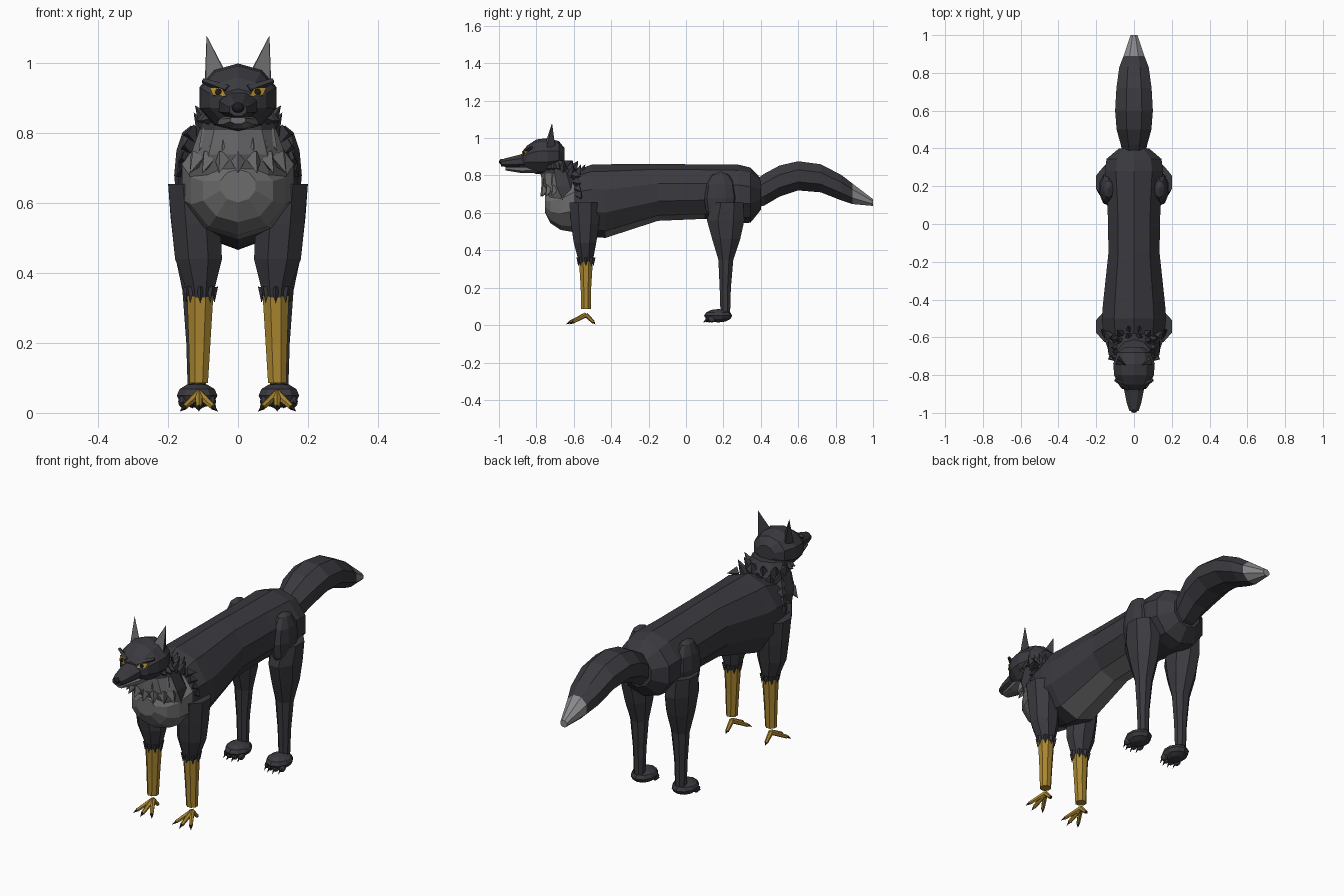
import bpy, bmesh, math
from mathutils import Vector, Matrix

cube = bpy.data.objects.get("Cube")
if cube:
    bpy.data.objects.remove(cube)


def material(name, rgb):
    m = bpy.data.materials.new(name)
    m.use_nodes = True
    m.diffuse_color = (*rgb, 1)
    bsdf = next(n for n in m.node_tree.nodes if n.type == 'BSDF_PRINCIPLED')
    bsdf.inputs["Base Color"].default_value = (*rgb, 1)
    return m


dark = material("charcoal fur", (0.042, 0.042, 0.05))
grey = material("grey fur", (0.15, 0.15, 0.155))
gold = material("gold scale", (0.4, 0.24, 0.03))
black = material("black claw", (0.012, 0.012, 0.014))
pale = material("pale tail tip", (0.25, 0.25, 0.26))


def finish(name, bm, mats, rule=None):
    """Turn a bmesh into an object; rule(centre, normal) picks the material."""
    bmesh.ops.recalc_face_normals(bm, faces=bm.faces)
    if rule:
        for f in bm.faces:
            f.material_index = int(rule(f.calc_center_median(), f.normal))
    me = bpy.data.meshes.new(name)
    bm.to_mesh(me)
    bm.free()
    for m in mats:
        me.materials.append(m)
    ob = bpy.data.objects.new(name, me)
    bpy.context.collection.objects.link(ob)
    return ob


def loft(name, axis, rings, mats, rule=None, n=8):
    """Skin rings (along, centre a, centre b, radius a, radius b) along Y or Z."""
    bm = bmesh.new()
    loops = []
    k = 1 / math.cos(math.pi / n)
    for t, ca, cb, ra, rb in rings:
        loop = []
        for i in range(n):
            a = 2 * math.pi * (i + 0.5) / n
            p, q = ca + k * ra * math.cos(a), cb + k * rb * math.sin(a)
            loop.append(bm.verts.new((p, t, q) if axis == 'Y' else (p, q, t)))
        loops.append(loop)
    for lo, hi in zip(loops, loops[1:]):
        for i in range(n):
            j = (i + 1) % n
            bm.faces.new((lo[i], lo[j], hi[j], hi[i]))
    bm.faces.new(loops[0])
    bm.faces.new(loops[-1])
    return finish(name, bm, mats, rule)


def spikes(name, items, mat, sides=4, tip_radius=0.0):
    """Cones from base to tip, all in one object."""
    bm = bmesh.new()
    for base, tip, r in items:
        a, b = Vector(base), Vector(tip)
        d = b - a
        mtx = Matrix.Translation((a + b) / 2) @ d.to_track_quat('Z', 'Y').to_matrix().to_4x4()
        bmesh.ops.create_cone(bm, cap_ends=True, segments=sides, radius1=r,
                              radius2=tip_radius, depth=d.length, matrix=mtx)
    return finish(name, bm, [mat])


def ball(name, centre, size, mat):
    bm = bmesh.new()
    bmesh.ops.create_uvsphere(bm, u_segments=10, v_segments=6, radius=1,
                              matrix=Matrix.Translation(centre) @ Matrix.Diagonal((*size, 1)))
    return finish(name, bm, [mat])


def plate(name, pts, mat):
    """Thin polygon, thickened backwards."""
    bm = bmesh.new()
    bm.faces.new([bm.verts.new(p) for p in pts])
    ob = finish(name, bm, [mat])
    mod = ob.modifiers.new("thickness", 'SOLIDIFY')
    mod.thickness, mod.offset = 0.008, 0
    return ob


# Torso with grey chest and belly
loft("torso", 'Y', [
    (-0.755, 0, 0.65, 0.05, 0.045), (-0.725, 0, 0.635, 0.1, 0.085),
    (-0.67, 0, 0.635, 0.135, 0.12), (-0.6, 0, 0.66, 0.16, 0.155),
    (-0.5, 0, 0.665, 0.17, 0.185), (-0.43, 0, 0.663, 0.165, 0.187),
    (-0.15, 0, 0.71, 0.135, 0.145), (0.1, 0, 0.713, 0.14, 0.138),
    (0.28, 0, 0.7, 0.155, 0.15), (0.345, 0, 0.695, 0.145, 0.14),
    (0.4, 0, 0.7, 0.08, 0.08)], [dark, grey],
    lambda c, n: (c.y < -0.62 and c.z < 0.76) or (n.z < -0.75 and -0.45 < c.y < 0.1), n=10)

# Tail with a pale tip
loft("tail", 'Y', [
    (0.37, 0, 0.7, 0.06, 0.075), (0.42, 0, 0.725, 0.07, 0.085), (0.5, 0, 0.77, 0.092, 0.083),
    (0.6, 0, 0.798, 0.1, 0.078), (0.72, 0, 0.785, 0.093, 0.075),
    (0.83, 0, 0.735, 0.078, 0.068), (0.89, 0, 0.702, 0.055, 0.055),
    (1.0, 0, 0.655, 0.018, 0.018)], [dark, pale], lambda c, n: c.y > 0.88)

# Neck and its ruffs
loft("neck", 'Z', [
    (0.66, 0, -0.62, 0.14, 0.11), (0.74, 0, -0.655, 0.135, 0.11),
    (0.81, 0, -0.67, 0.11, 0.1), (0.88, 0, -0.69, 0.085, 0.075)],
    [dark, grey], lambda c, n: n.y < -0.5 and c.z < 0.83, n=10)


def ruff(name, z, y, radius, drop, angles, mat):
    items = []
    for deg in angles:
        a = math.radians(deg)
        dx, dy = math.sin(a), -math.cos(a)
        items.append(((dx * radius, y + dy * radius * 0.75, z),
                      (dx * (radius + 0.035), y + dy * (radius * 0.75 + 0.03), z + drop), 0.028))
    spikes(name, items, mat)


ruff("upper_bib", 0.80, -0.67, 0.095, -0.05, range(-60, 61, 20), grey)
ruff("lower_bib", 0.735, -0.655, 0.125, -0.05, range(-60, 61, 20), grey)
ruff("nape_fur", 0.83, -0.67, 0.09, 0.05, range(100, 261, 32), dark)
ruff("back_fur", 0.8, -0.64, 0.1, 0.06, range(110, 251, 28), dark)
ruff("cheek_fur", 0.845, -0.7, 0.085, -0.01, (-105, -85, -65, 65, 85, 105), dark)

# Head, muzzle, jaw and nose
loft("head", 'Y', [
    (-0.65, 0, 0.905, 0.045, 0.04), (-0.68, 0, 0.905, 0.088, 0.075),
    (-0.74, 0, 0.902, 0.11, 0.093), (-0.8, 0, 0.9, 0.105, 0.088),
    (-0.85, 0, 0.893, 0.08, 0.063), (-0.875, 0, 0.885, 0.05, 0.04)], [dark], n=10)
loft("muzzle", 'Y', [
    (-0.83, 0, 0.885, 0.062, 0.045), (-0.89, 0, 0.875, 0.05, 0.036),
    (-0.95, 0, 0.87, 0.038, 0.026), (-0.99, 0, 0.867, 0.024, 0.018)], [dark])
loft("lower_jaw", 'Y', [
    (-0.79, 0, 0.838, 0.065, 0.026), (-0.88, 0, 0.833, 0.045, 0.02),
    (-0.965, 0, 0.838, 0.022, 0.011)], [dark, grey], lambda c, n: c.y < -0.83)
ball("nose", (0, -0.982, 0.873), (0.021, 0.018, 0.016), black)

for s, side in ((1, "left"), (-1, "right")):
    # Ear with an inset grey inside
    bm = bmesh.new()
    a, b, c, tip = [bm.verts.new((s * x, y, z)) for x, y, z in (
        (0.03, -0.755, 0.965), (0.095, -0.745, 0.945), (0.078, -0.7, 0.96), (0.09, -0.716, 1.08))]
    front = bm.faces.new((a, b, tip))
    for tri in ((b, c, tip), (c, a, tip), (a, c, b)):
        bm.faces.new(tri)
    bmesh.ops.recalc_face_normals(bm, faces=bm.faces)
    bmesh.ops.inset_region(bm, faces=[front], thickness=0.007)
    front.material_index = 1
    finish(side + "_ear", bm, [dark, grey])

    # Eye, pupil and brow
    plate(side + "_eye", [(s * x, y, z) for x, y, z in (
        (0.032, -0.878, 0.905), (0.07, -0.862, 0.908), (0.08, -0.845, 0.93), (0.045, -0.865, 0.928))], gold)
    ball(side + "_pupil", (s * 0.056, -0.868, 0.918), (0.01, 0.006, 0.01), black)
    spikes(side + "_brow", [((s * 0.03, -0.865, 0.925), (s * 0.1, -0.825, 0.95), 0.014)], dark, 4, 0.008)

    # Front leg: furry upper part, gold shank, fringe
    loft(side + "_front_upper_leg", 'Z', [
        (0.33, s * 0.108, -0.535, 0.036, 0.036), (0.36, s * 0.108, -0.537, 0.042, 0.042),
        (0.44, s * 0.113, -0.54, 0.067, 0.06), (0.54, s * 0.12, -0.54, 0.07, 0.075),
        (0.655, s * 0.127, -0.542, 0.073, 0.082)], [dark])
    loft(side + "_front_shank", 'Z', [
        (0.085, s * 0.112, -0.535, 0.026, 0.026), (0.2, s * 0.11, -0.535, 0.031, 0.028),
        (0.345, s * 0.108, -0.535, 0.038, 0.037)], [gold])
    ring = [(math.cos(i * math.pi / 4), math.sin(i * math.pi / 4)) for i in range(8)]
    spikes(side + "_leg_fringe", [
        ((s * 0.108 + 0.037 * p, -0.535 + 0.037 * q, 0.36),
         (s * 0.108 + 0.041 * p, -0.535 + 0.041 * q, 0.315), 0.014) for p, q in ring], dark)

    # Bird foot: three front toes, one back toe, dark claws
    ankle = Vector((s * 0.112, -0.535, 0.055))
    toes, claws = [], []
    for dx, dy in ((-0.042, -0.07), (0, -0.085), (0.042, -0.07), (0, 0.04)):
        end = ankle + Vector((dx, dy, -0.039))
        toes.append((ankle, end, 0.013))
        claws.append((end, end + Vector((dx * 0.3, dy * 0.25, -0.012)), 0.008))
    spikes(side + "_front_toes", toes, gold, 6, 0.009)
    spikes(side + "_front_claws", claws, black)

    # Shoulder fur
    spikes(side + "_shoulder_fur", [
        ((s * (0.125 + 0.01 * i), -0.6 + 0.01 * i, 0.8 - 0.035 * i),
         (s * (0.158 + 0.006 * i), -0.56, 0.795 - 0.04 * i), 0.026) for i in range(4)], dark)

    # Rear leg, thigh and paw
    loft(side + "_rear_leg", 'Z', [
        (0.07, s * 0.118, 0.21, 0.026, 0.026), (0.2, s * 0.118, 0.21, 0.03, 0.03),
        (0.35, s * 0.117, 0.213, 0.042, 0.04), (0.46, s * 0.12, 0.215, 0.062, 0.075),
        (0.56, s * 0.125, 0.212, 0.068, 0.1), (0.655, s * 0.13, 0.222, 0.07, 0.085)], [dark])
    ball(side + "_thigh", (s * 0.135, 0.185, 0.68), (0.05, 0.09, 0.142), dark)
    ball(side + "_rear_paw", (s * 0.117, 0.172, 0.05), (0.061, 0.075, 0.036), dark)
    for i, dx in enumerate((-0.04, -0.014, 0.014, 0.04)):
        x, y = s * 0.117 + dx, 0.118 + abs(dx) * 0.5
        ball(f"{side}_rear_toe_{i + 1}", (x, y, 0.032), (0.015, 0.022, 0.018), dark)
        spikes(f"{side}_rear_claw_{i + 1}", [((x, y - 0.016, 0.028), (x, y - 0.034, 0.012), 0.007)], black)
